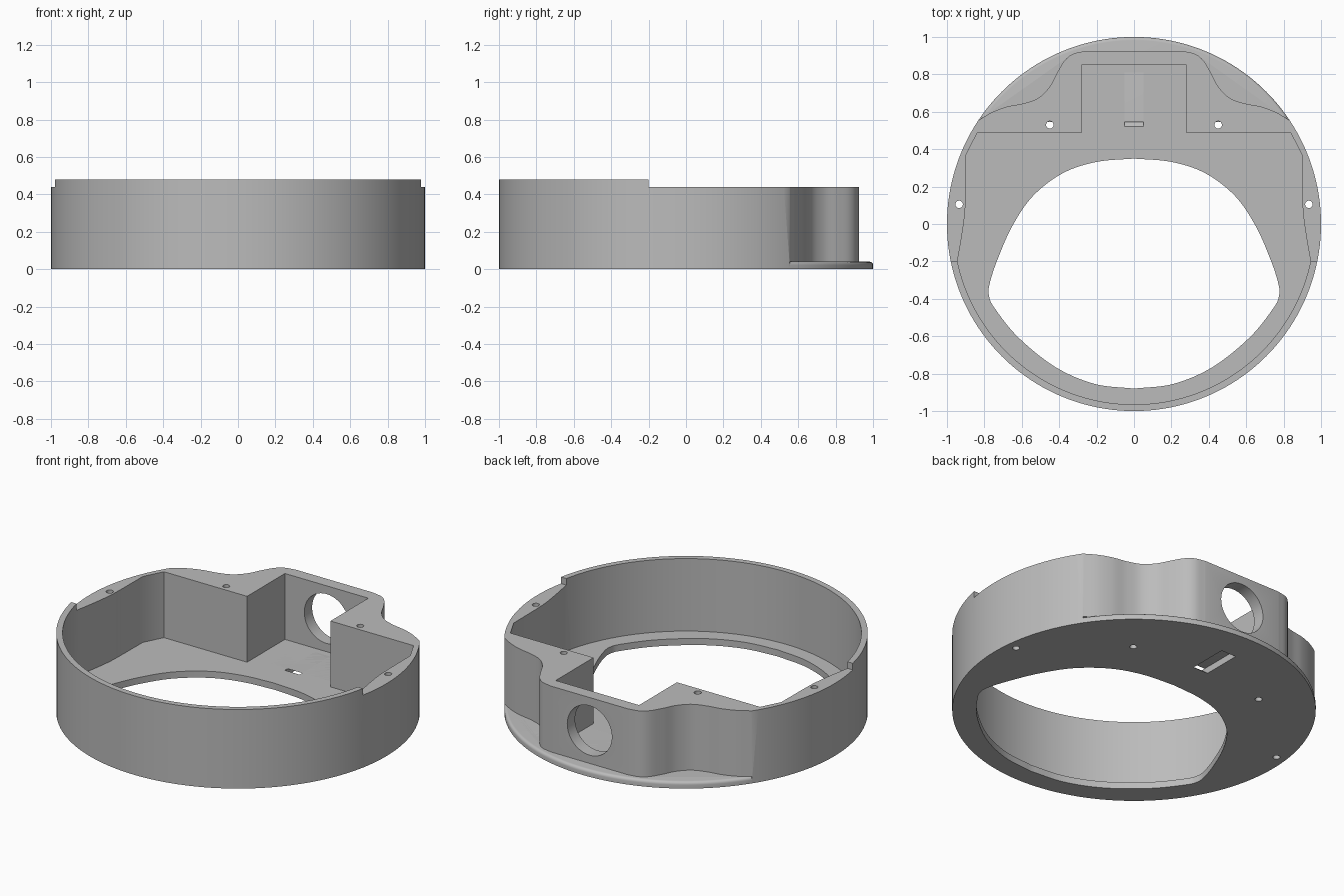
import bpy, bmesh, math
from mathutils import Vector
from mathutils.interpolate import poly_3d_calc  # noqa: F401

if "Cube" in bpy.data.objects:
    bpy.data.objects.remove(bpy.data.objects["Cube"])

grey = bpy.data.materials.new("Mid grey")
grey.use_nodes = True
grey.diffuse_color = (0.5, 0.5, 0.5, 1)
grey.node_tree.nodes["Principled BSDF"].inputs["Base Color"].default_value = (0.5, 0.5, 0.5, 1)

RADIUS, FLOOR, WALL_TOP, RIM_TOP = 1.0, 0.04, 0.44, 0.48


def circle(r, n, cx=0, cy=0):
    return [(cx + r * math.cos(math.tau * i / n), cy + r * math.sin(math.tau * i / n)) for i in range(n)]


def smooth(points, steps=8):
    """Curve that passes through every point."""
    pts = [Vector(p) for p in points]
    pts = [2 * pts[0] - pts[1]] + pts + [2 * pts[-1] - pts[-2]]
    out = []
    for a, b, c, d in zip(pts, pts[1:], pts[2:], pts[3:]):
        for i in range(steps):
            t = i / steps
            out.append(tuple(0.5 * (2 * b + (c - a) * t + (2 * a - 5 * b + 4 * c - d) * t * t
                                    + (3 * b - a - 3 * c + d) * t ** 3)))
    return out + [tuple(pts[-2])]


def mirrored(half):
    """Close a right-hand half outline with its left-hand mirror."""
    return half + [(-x, y) for x, y in reversed(half) if abs(x) > 1e-6]


def prism(name, outline, low, high, place=lambda a, b, c: (a, b, c)):
    bm = bmesh.new()
    rings = [[bm.verts.new(place(a, b, c)) for a, b in outline] for c in (low, high)]
    bm.faces.new(rings[0])
    bm.faces.new(rings[1])
    n = len(outline)
    for i in range(n):
        j = (i + 1) % n
        bm.faces.new((rings[0][i], rings[0][j], rings[1][j], rings[1][i]))
    bmesh.ops.recalc_face_normals(bm, faces=bm.faces)
    mesh = bpy.data.meshes.new(name)
    bm.to_mesh(mesh)
    bm.free()
    obj = bpy.data.objects.new(name, mesh)
    bpy.context.collection.objects.link(obj)
    return obj


def cut(target, cutter):
    cutter.hide_render = True
    mod = target.modifiers.new("cut", "BOOLEAN")
    mod.operation, mod.solver, mod.object = "DIFFERENCE", "EXACT", cutter
    bpy.context.view_layer.objects.active = target
    bpy.ops.object.modifier_apply(modifier=mod.name)
    bpy.data.objects.remove(cutter)


# Round body
housing = prism("housing", circle(RADIUS, 160), 0, RIM_TOP)

# Lower the wall behind the front rim
cut(housing, prism("step_cutter", [(-2, -0.2), (2, -0.2), (2, 2), (-2, 2)], WALL_TOP, 1))

# Shouldered back wall, leaving a thin flange at the floor
shoulder = smooth([(0.865, 0.537), (0.834, 0.553), (0.76, 0.597), (0.68, 0.627), (0.59, 0.645),
                   (0.51, 0.675), (0.45, 0.735), (0.41, 0.81), (0.37, 0.875), (0.325, 0.91), (0.26, 0.925)])
cut(housing, prism("back_cutter", mirrored([(1.3, 1.3), (1.3, 0.537)] + shoulder), FLOOR, 1))

# Inner cavity: round front, stepped back pocket
arc = [(0.965 * math.sin(math.radians(a)), -0.965 * math.cos(math.radians(a))) for a in range(0, 78, 2)]
side = smooth([(0.944, -0.2), (0.92, -0.06), (0.904, 0.06), (0.9, 0.16)])
pocket = [(0.898, 0.37), (0.838, 0.487), (0.28, 0.487), (0.28, 0.85)]
cut(housing, prism("cavity_cutter", mirrored(arc + side + pocket), FLOOR, 1))

# Large floor opening
opening = smooth([(0, 0.35), (0.2, 0.332), (0.38, 0.272), (0.54, 0.15), (0.65, -0.01), (0.73, -0.19),
                  (0.772, -0.32), (0.775, -0.385), (0.745, -0.45), (0.62, -0.605), (0.42, -0.765),
                  (0.21, -0.855), (0, -0.88)])
cut(housing, prism("opening_cutter", mirrored(opening), -1, 0.2))

# Floor slot with a sloped front end
cut(housing, prism("slot_cutter", [(0.595, -0.02), (0.81, -0.02), (0.81, 0.06), (0.495, 0.06)],
                   -0.05, 0.05, lambda a, b, c: (c, a, b)))

# Round port through the back wall
cut(housing, prism("port_cutter", circle(0.15, 48, 0, 0.24), 0.7, 1.2, lambda a, b, c: (a, c, b)))

# Screw holes
for x, y in ((0.45, 0.53), (0.935, 0.105)):
    for s in (-1, 1):
        cut(housing, prism("screw_cutter", circle(0.02, 20, s * x, y), -1, 1))

# Round the upper edge of the back flange
bm = bmesh.new()
bm.from_mesh(housing.data)
edges = [e for e in bm.edges if all(abs(v.co.z - FLOOR) < 1e-4 and v.co.xy.length > 0.999 for v in e.verts)]
bmesh.ops.bevel(bm, geom=edges, offset=0.018, segments=4, profile=0.5, affect="EDGES", clamp_overlap=False)
bm.to_mesh(housing.data)
bm.free()

housing.data.materials.clear()
housing.data.materials.append(grey)
bpy.ops.object.select_all(action="DESELECT")
housing.select_set(True)
bpy.context.view_layer.objects.active = housing
bpy.ops.object.shade_smooth_by_angle(angle=math.radians(30))
